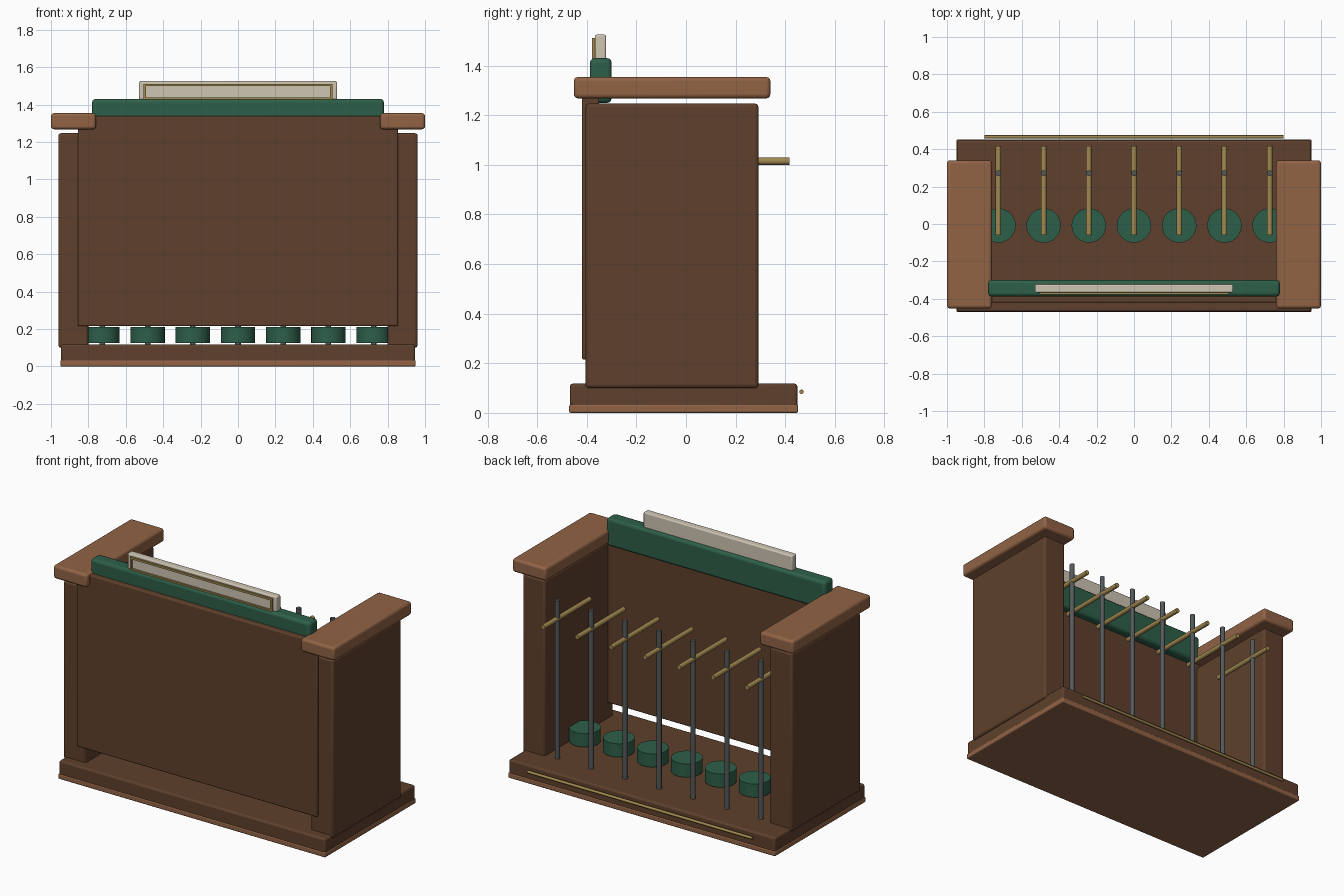
import bpy
import math

if "Cube" in bpy.data.objects:
    bpy.data.objects.remove(bpy.data.objects["Cube"])


def material(name, rgb):
    m = bpy.data.materials.new(name)
    m.diffuse_color = (*rgb, 1)
    m.use_nodes = True
    m.node_tree.nodes["Principled BSDF"].inputs["Base Color"].default_value = m.diffuse_color
    return m


DARK = material("dark wood", (0.112, 0.051, 0.025))
LIGHT = material("light wood", (0.283, 0.125, 0.060))
GREEN = material("green", (0.027, 0.114, 0.066))
CREAM = material("cream", (0.62, 0.56, 0.45))
GOLD = material("brass", (0.36, 0.25, 0.08))
GREY = material("grey metal", (0.09, 0.10, 0.105))


def box(name, x, y, z, mat, bevel=0.0):
    """Box from (min, max) ranges, with rounded edges."""
    mid = [(r[0] + r[1]) / 2 for r in (x, y, z)]
    bpy.ops.mesh.primitive_cube_add(size=1, location=mid)
    ob = bpy.context.object
    ob.name = name
    ob.scale = [r[1] - r[0] for r in (x, y, z)]
    bpy.ops.object.transform_apply(location=False, rotation=False, scale=True)
    ob.data.materials.append(mat)
    if bevel:
        mod = ob.modifiers.new("round", 'BEVEL')
        mod.width = bevel
        mod.segments = 3
        bpy.ops.object.shade_smooth_by_angle(angle=math.radians(35))
    return ob


def rod(name, centre, radius, length, mat, axis='z', sides=16):
    """Cylinder along one axis."""
    rot = {'x': (0, math.pi / 2, 0), 'y': (math.pi / 2, 0, 0), 'z': (0, 0, 0)}[axis]
    bpy.ops.mesh.primitive_cylinder_add(vertices=sides, radius=radius, depth=length,
                                        location=centre, rotation=rot)
    ob = bpy.context.object
    ob.name = name
    ob.data.materials.append(mat)
    bpy.ops.object.shade_smooth_by_angle(angle=math.radians(35))
    return ob


# Base with a lighter foot trim and a brass rail along the back
box("base", (-0.947, 0.947), (-0.468, 0.449), (0.01, 0.118), DARK, 0.012)
box("base_trim", (-0.95, 0.95), (-0.471, 0.452), (0, 0.034), LIGHT, 0.007)
rod("base_rail", (0, 0.466, 0.085), 0.009, 1.6, GOLD, 'x', 12)

# Side posts and their caps
for s, side in ((-1, "left"), (1, "right")):
    box(side + "_post", sorted((s * 0.80, s * 0.96)), (-0.405, 0.292), (0.10, 1.247), DARK, 0.014)
    box(side + "_cap", sorted((s * 0.76, s * 1.0)), (-0.452, 0.34), (1.268, 1.354), LIGHT, 0.016)

# Front panel, green top rail and name board
box("front_panel", (-0.855, 0.855), (-0.42, -0.35), (0.215, 1.34), DARK, 0.008)
box("top_rail", (-0.78, 0.78), (-0.387, -0.30), (1.25, 1.43), GREEN, 0.018)
box("sign_board", (-0.53, 0.53), (-0.367, -0.322), (1.41, 1.525), CREAM, 0.008)

# Brass frame on the board
box("frame_top", (-0.505, 0.505), (-0.378, -0.364), (1.498, 1.511), GOLD)
box("frame_bottom", (-0.505, 0.505), (-0.378, -0.364), (1.424, 1.437), GOLD)
for s, side in ((-1, "left"), (1, "right")):
    box("frame_" + side, sorted((s * 0.492, s * 0.505)), (-0.378, -0.364), (1.424, 1.511), GOLD)

# Seven stations: round seat, upright and brass cross bar
for i in range(7):
    x = (i - 3) * 0.2417
    rod("stool", (x, -0.008, 0.167), 0.092, 0.086, GREEN, 'z', 32)
    rod("upright", (x, 0.272, 0.625), 0.015, 1.02, GREY)
    rod("cross_bar", (x, 0.18, 1.015), 0.015, 0.475, GOLD, 'y')
